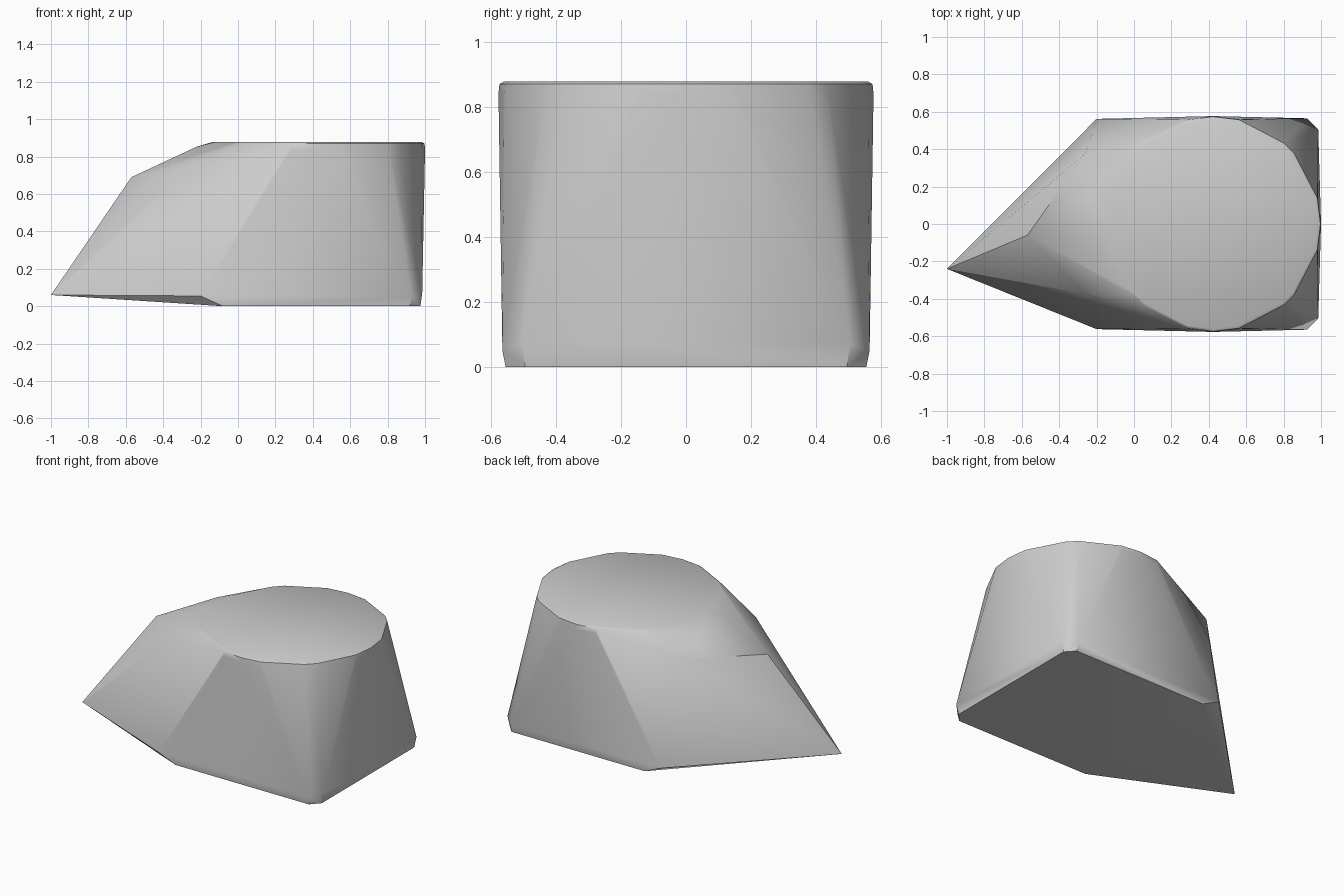
import bpy
import bmesh
from math import cos, sin, radians

cube = bpy.data.objects.get("Cube")
if cube:
    bpy.data.objects.remove(cube, do_unlink=True)

# Plain grey material
grey = bpy.data.materials.new("plain grey")
grey.use_nodes = True
colour = (0.6, 0.6, 0.6, 1)
grey.diffuse_color = colour
grey.node_tree.nodes["Principled BSDF"].inputs["Base Color"].default_value = colour

bm = bmesh.new()


def add_point(x, y, z):
    bm.verts.new((x, y, z))


def add_pair(x, y, z):
    """Add a point on both the front and the back."""
    add_point(x, y, z)
    add_point(x, -y, z)


def add_ring(centre_x, radius, z):
    """Add the unevenly spaced rim points, mirrored to all quadrants."""
    for degrees in (0, 14, 41, 49, 76, 90):
        dx = radius * cos(radians(degrees))
        dy = radius * sin(radians(degrees))
        add_pair(centre_x + dx, dy, z)
        add_pair(centre_x - dx, dy, z)


# Round top with a softened rim
add_ring(0.423, 0.577, 0.84)
add_ring(0.423, 0.574, 0.87)
add_ring(0.423, 0.56, 0.878)

# Sloping nose: shoulders, ridge peak and pointed tip
add_pair(-0.26, 0.375, 0.74)
add_pair(-0.22, 0.09, 0.853)
add_point(-0.57, -0.06, 0.69)
add_point(-1, -0.24, 0.06)

# Base with clipped corners and a narrow lower bevel
add_pair(-0.2, 0.562, 0.055)
add_pair(-0.08, 0.555, 0)
add_pair(0.92, 0.555, 0)
add_pair(0.925, 0.565, 0.05)
add_pair(0.975, 0.495, 0)
add_pair(0.985, 0.505, 0.07)

# Wrap the points in one closed skin
bmesh.ops.remove_doubles(bm, verts=bm.verts, dist=0.001)
bmesh.ops.convex_hull(bm, input=bm.verts)
loose = [v for v in bm.verts if not v.link_faces]
bmesh.ops.delete(bm, geom=loose, context="VERTS")
bmesh.ops.dissolve_limit(bm, angle_limit=radians(0.5), verts=bm.verts, edges=bm.edges)
bmesh.ops.recalc_face_normals(bm, faces=bm.faces)

mesh = bpy.data.meshes.new("wedge_block")
bm.to_mesh(mesh)
bm.free()
mesh.materials.append(grey)
block = bpy.data.objects.new("wedge_block", mesh)
bpy.context.collection.objects.link(block)

# Soft shading with crisp hard edges
bpy.ops.object.select_all(action="DESELECT")
block.select_set(True)
bpy.context.view_layer.objects.active = block
bpy.ops.object.shade_smooth_by_angle(angle=radians(30))
